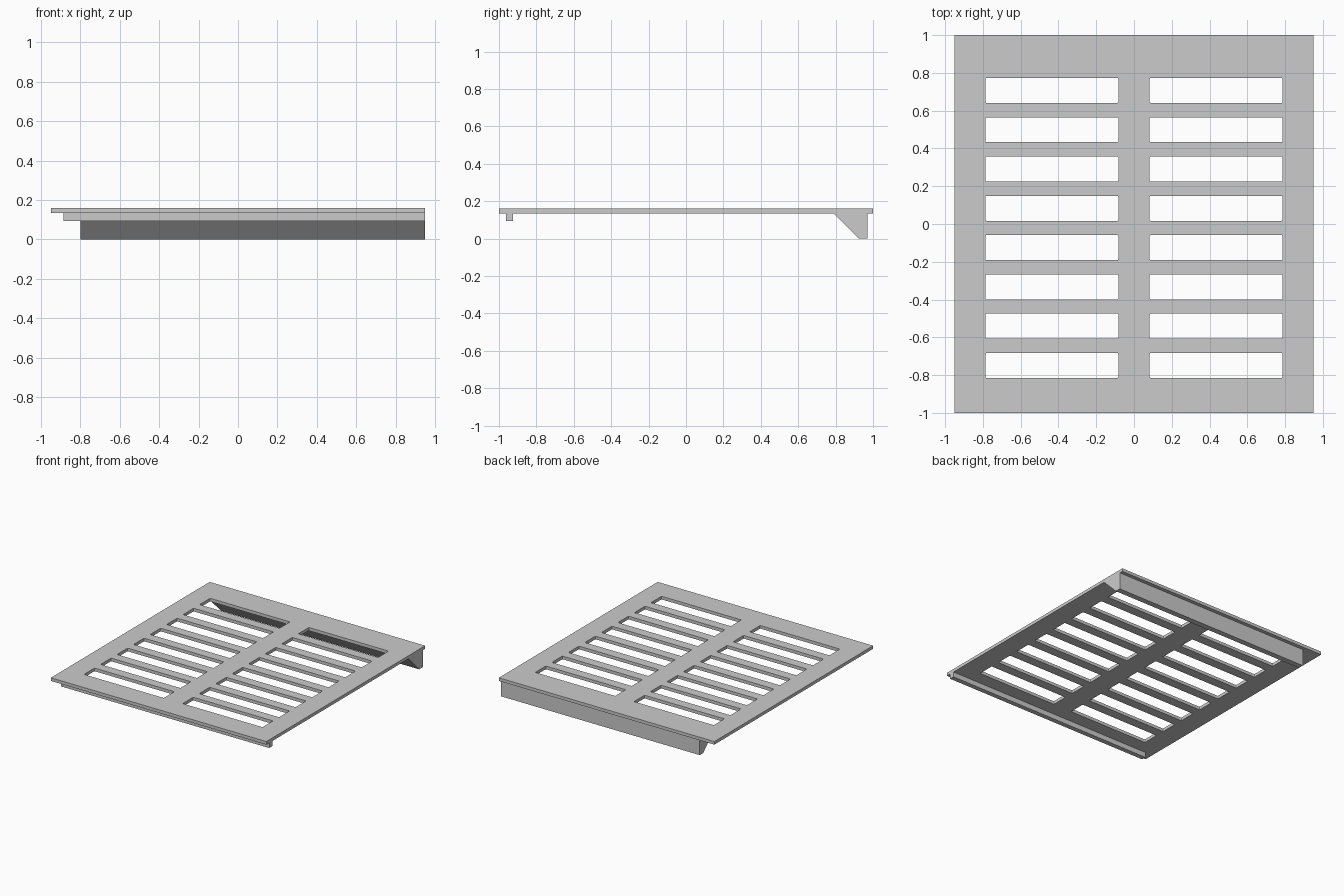
import bpy, bmesh
from mathutils import Vector

cube = bpy.data.objects.get("Cube")
if cube:
    bpy.data.objects.remove(cube, do_unlink=True)

grey = bpy.data.materials.new("light_grey")
grey.use_nodes = True
colour = (0.6, 0.6, 0.6, 1)
grey.diffuse_color = colour
grey.node_tree.nodes["Principled BSDF"].inputs["Base Color"].default_value = colour

HALF_X, BOTTOM, TOP = 0.95, 0.135, 0.16


def finish(bm, name):
    bmesh.ops.recalc_face_normals(bm, faces=bm.faces)
    mesh = bpy.data.meshes.new(name)
    bm.to_mesh(mesh)
    bm.free()
    mesh.materials.append(grey)
    obj = bpy.data.objects.new(name, mesh)
    bpy.context.collection.objects.link(obj)
    return obj


def extrude(bm, faces, offset):
    result = bmesh.ops.extrude_face_region(bm, geom=faces)
    verts = [g for g in result["geom"] if isinstance(g, bmesh.types.BMVert)]
    bmesh.ops.translate(bm, verts=verts, vec=Vector(offset))


def rail(name, profile, x_start):
    """Sweep a (y, z) profile along x up to the plate's left edge."""
    bm = bmesh.new()
    face = bm.faces.new([bm.verts.new((x_start, y, z)) for y, z in profile])
    extrude(bm, [face], (HALF_X - x_start, 0, 0))
    return finish(bm, name)


# Slotted plate: a grid of cells with the slot cells left open
rows, pitch, slot_depth, first_y = 8, 0.208, 0.132, -0.815
xs = [-HALF_X, -0.787, -0.083, 0.083, 0.787, HALF_X]
ys = [-1.0]
for r in range(rows):
    y = first_y + r * pitch
    ys += [y, y + slot_depth]
ys.append(1.0)

bm = bmesh.new()
grid = [[bm.verts.new((x, y, BOTTOM)) for x in xs] for y in ys]
for j in range(len(ys) - 1):
    for i in range(len(xs) - 1):
        if i % 2 and j % 2:
            continue
        bm.faces.new((grid[j][i], grid[j][i + 1], grid[j + 1][i + 1], grid[j + 1][i]))
extrude(bm, bm.faces[:], (0, 0, TOP - BOTTOM))
bmesh.ops.recalc_face_normals(bm, faces=bm.faces)

# Slightly eased slot corners
corners = [e for e in bm.edges
           if abs(e.verts[0].co.z - e.verts[1].co.z) > 0.01
           and abs(e.verts[0].co.x) < 0.9 and abs(e.verts[0].co.y) < 0.9]
bmesh.ops.bevel(bm, geom=corners, offset=0.006, segments=2, profile=0.5, affect='EDGES')
finish(bm, "slotted_plate")

# Locating rail under the front edge
rail("front_rail", [(-0.963, BOTTOM), (-0.963, 0.094), (-0.925, 0.094), (-0.925, BOTTOM)], -0.885)

# Wedge-shaped rail under the back edge
rail("back_wedge_rail", [(0.79, BOTTOM), (0.925, 0), (0.97, 0), (0.97, BOTTOM)], -0.8)
